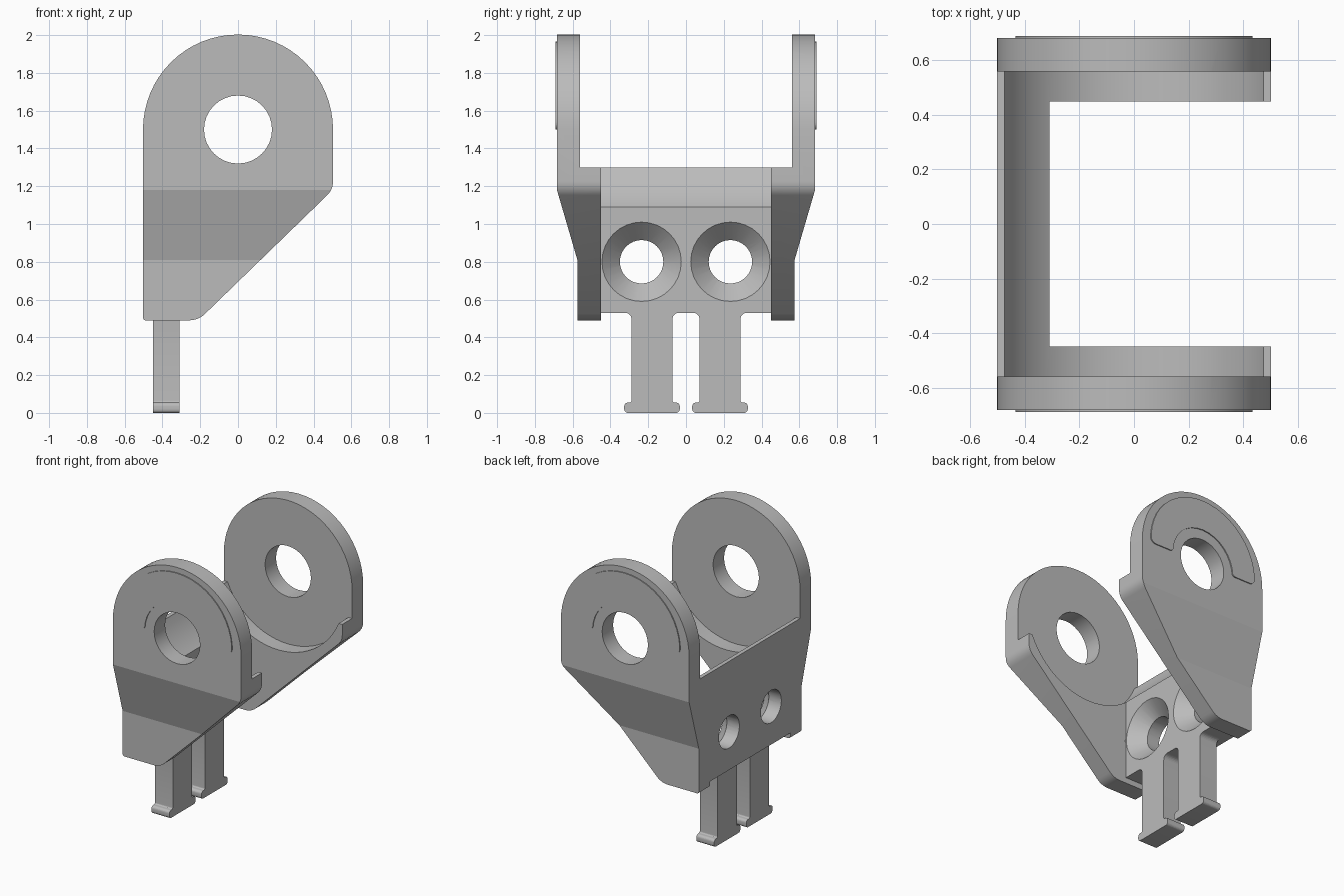
import bpy
import bmesh
from math import cos, sin, tan, pi, radians
from mathutils import Vector

if "Cube" in bpy.data.objects:
    bpy.data.objects.remove(bpy.data.objects["Cube"], do_unlink=True)

# One plain grey for everything
grey = bpy.data.materials.new("light_grey")
grey.use_nodes = True
colour = (0.5, 0.5, 0.5, 1)
grey.diffuse_color = colour
grey.node_tree.nodes["Principled BSDF"].inputs["Base Color"].default_value = colour


def arc(cx, cy, r, start, end, steps):
    angles = [radians(start + (end - start) * i / steps) for i in range(steps + 1)]
    return [(cx + r * cos(a), cy + r * sin(a)) for a in angles]


def rounded(points, steps=6):
    """Round each (u, v, radius) corner of an outline; plain (u, v) stays sharp."""
    out = []
    for i, p in enumerate(points):
        here = Vector(p[:2])
        if len(p) < 3:
            out.append(here)
            continue
        d1 = (Vector(points[i - 1][:2]) - here).normalized()
        d2 = (Vector(points[(i + 1) % len(points)][:2]) - here).normalized()
        half = d1.angle(d2) / 2
        centre = here + (d1 + d2).normalized() * p[2] / sin(half)
        a = here + d1 * p[2] / tan(half) - centre
        b = here + d2 * p[2] / tan(half) - centre
        out += [centre + a.lerp(b, k / steps).normalized() * p[2] for k in range(steps + 1)]
    return out


def prism(name, outline, axis, low, high):
    """Extrude an XZ outline along Y, or a YZ outline along X."""
    bm = bmesh.new()
    place = (lambda u, v, t: (u, t, v)) if axis == "Y" else (lambda u, v, t: (t, u, v))
    face = bm.faces.new([bm.verts.new(place(u, v, low)) for u, v in outline])
    new = bmesh.ops.extrude_face_region(bm, geom=[face])["geom"]
    moved = [g for g in new if isinstance(g, bmesh.types.BMVert)]
    bmesh.ops.translate(bm, verts=moved, vec=place(0, 0, high - low))
    bmesh.ops.recalc_face_normals(bm, faces=bm.faces)
    mesh = bpy.data.meshes.new(name)
    bm.to_mesh(mesh)
    bm.free()
    ob = bpy.data.objects.new(name, mesh)
    bpy.context.collection.objects.link(ob)
    mesh.materials.append(grey)
    return ob


def box(left, right, bottom, top):
    return [(left, bottom), (right, bottom), (right, top), (left, top)]


def activate(ob):
    bpy.ops.object.select_all(action="DESELECT")
    ob.select_set(True)
    bpy.context.view_layer.objects.active = ob


def cut(ob, cutter):
    cutter.hide_render = True
    mod = ob.modifiers.new("cut", "BOOLEAN")
    mod.operation, mod.solver, mod.object = "DIFFERENCE", "EXACT", cutter
    activate(ob)
    bpy.ops.object.modifier_apply(modifier=mod.name)
    bpy.data.objects.remove(cutter, do_unlink=True)


def smooth(ob):
    activate(ob)
    bpy.ops.object.shade_smooth_by_angle(angle=radians(14))


PIVOT = 1.5      # height of the pin hole
ARM_OUT = 0.683  # outer face of the arms
BACK = -0.31     # front face of the back plate

# Bracket body: side outline extruded across the full width
side = arc(0, PIVOT, 0.503, 0, 180, 32)
side += rounded([(-0.503, PIVOT), (-0.503, 0.49, 0.015), (-0.21, 0.49, 0.12),
                 (0.503, 1.182, 0.1), (0.503, PIVOT)])[1:-1]
body = prism("bracket_body", side, "Y", -ARM_OUT, ARM_OUT)

# Space between the arms and below the back plate
cut(body, prism("gap", box(-0.45, 0.45, 0.3, 2.2), "X", BACK, 0.8))
cut(body, prism("plate_bottom", box(-0.45, 0.45, 0.3, 0.53), "X", -0.8, BACK + 0.1))

# Round clearance with a flat ledge, leaving thin upper arms
cut(body, prism("clearance", arc(0, PIVOT, 0.515, 0, 354.375, 63), "Y", -0.56, 0.56))
cut(body, prism("ledge", box(-0.8, 0.8, 1.3, 2.2), "Y", -0.56, 0.56))

# Tapered outer flanks
for s in (-1, 1):
    flank = [(s * 0.8, 1.58), (s * 0.575, 0.81), (s * 0.575, 0.3), (s * 0.8, 0.3)]
    cut(body, prism("flank", flank, "X", -0.8, 0.8))

# Pin hole and countersunk screw holes
cut(body, prism("pin_hole", arc(0, PIVOT, 0.18, 0, 348.75, 31), "Y", -0.9, 0.9))
for y in (-0.235, 0.235):
    cut(body, prism("screw_hole", arc(y, 0.8, 0.115, 0, 348.75, 31), "X", -0.8, 0))
    bpy.ops.mesh.primitive_cone_add(vertices=32, radius1=0.11, radius2=0.22, depth=0.11,
                                    location=(-0.355, y, 0.8), rotation=(0, pi / 2, 0))
    cut(body, bpy.context.object)
smooth(body)

# Thin arched pads on the outer faces
pad = arc(0, 1.53, 0.435, -4, 184, 24) + arc(0, PIVOT, 0.25, 180, 0, 16)
for i, r in ((0, 0.04), (24, 0.04), (25, 0.025), (-1, 0.025)):
    pad[i] = (*pad[i], r)
pad = rounded(pad)
smooth(prism("front_pad", pad, "Y", -0.69, -ARM_OUT))
smooth(prism("back_pad", pad, "Y", ARM_OUT, 0.69))

# Clip legs with flared feet and filleted roots
half = [(0.147, 0, 0.02), (0.147, 0.055, 0.02), (0.108, 0.055, 0.01), (0.108, 0.53 - 0.035)]
half += arc(0.143, 0.495, 0.035, 180, 90, 6)[1:]
outline = half + [(-p[0], *p[1:]) for p in reversed(half)]
for name, y in (("right_side_leg", -0.18), ("left_side_leg", 0.18)):
    leg = [(p[0] + y, *p[1:]) for p in outline]
    smooth(prism(name, rounded(leg), "X", -0.45, BACK))
